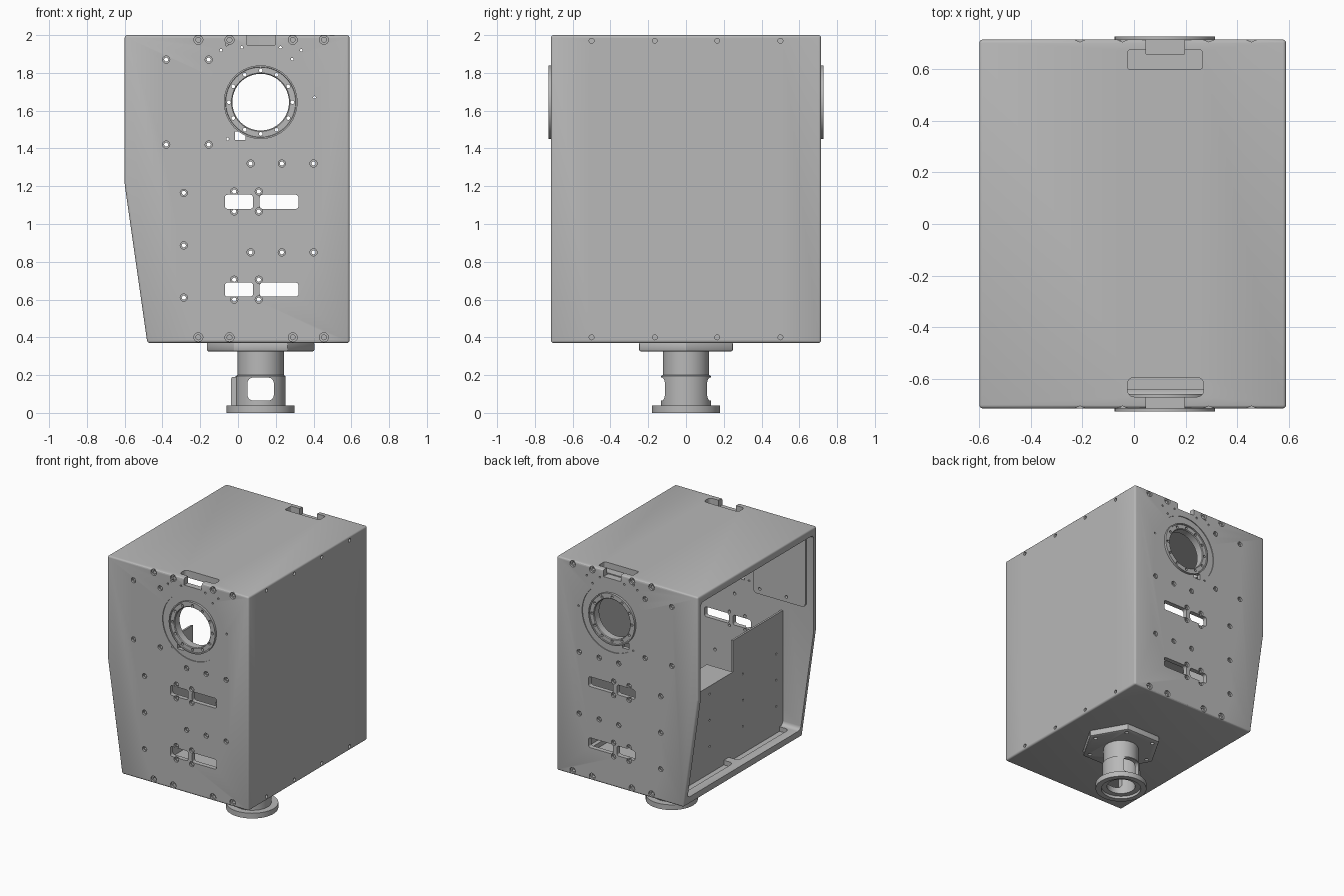
import bpy, bmesh, math
from mathutils import Vector, Matrix

cube = bpy.data.objects.get("Cube")
if cube:
    bpy.data.objects.remove(cube)

mat = bpy.data.materials.new("machined_grey")
mat.use_nodes = True
grey = (0.48, 0.48, 0.48, 1)
mat.diffuse_color = grey
mat.node_tree.nodes["Principled BSDF"].inputs["Base Color"].default_value = grey
CX, RING_Z = 0.12, 1.645


def add_box(bm, lo, hi, r=0, axis=0, seg=4):
    """Box between two corners; edges along one axis can be rounded."""
    lo, hi = Vector(lo), Vector(hi)
    m = Matrix.Translation((lo + hi) / 2) @ Matrix.Diagonal((*(hi - lo), 1))
    vs = bmesh.ops.create_cube(bm, size=1, matrix=m)["verts"]
    if r:
        edges = {e for v in vs for e in v.link_edges}
        edges = [e for e in edges
                 if abs((e.verts[0].co - e.verts[1].co).normalized()[axis]) > 0.9]
        bmesh.ops.bevel(bm, geom=edges, offset=r, segments=seg, profile=0.5, affect='EDGES')


def add_cyl(bm, r, a, b, n=20):
    """Cylinder from point a to point b."""
    a, b = Vector(a), Vector(b)
    d = b - a
    rot = d.to_track_quat('Z', 'Y').to_matrix().to_4x4()
    bmesh.ops.create_cone(bm, cap_ends=True, segments=n, radius1=r, radius2=r,
                          depth=d.length, matrix=Matrix.Translation((a + b) / 2) @ rot)


def finish(bm, name):
    bmesh.ops.recalc_face_normals(bm, faces=bm.faces)
    me = bpy.data.meshes.new(name)
    bm.to_mesh(me)
    bm.free()
    me.materials.append(mat)
    ob = bpy.data.objects.new(name, me)
    bpy.context.collection.objects.link(ob)
    return ob


def select(ob):
    bpy.ops.object.select_all(action='DESELECT')
    ob.select_set(True)
    bpy.context.view_layer.objects.active = ob


def cut(ob, build):
    """Subtract the shapes made by build(bm)."""
    bm = bmesh.new()
    build(bm)
    tool = finish(bm, "cutter")
    tool.hide_render = True
    mod = ob.modifiers.new("cut", 'BOOLEAN')
    mod.operation, mod.solver, mod.object = 'DIFFERENCE', 'EXACT', tool
    select(ob)
    bpy.ops.object.modifier_apply(modifier=mod.name)
    bpy.data.objects.remove(tool)


def smooth(ob):
    select(ob)
    bpy.ops.object.shade_smooth_by_angle(angle=math.radians(30))


def lathe(name, profile, place):
    """Spin a closed (radius, height) outline about z, then place it."""
    bm = bmesh.new()
    vs = [bm.verts.new((r, 0, h)) for r, h in profile]
    es = [bm.edges.new((vs[i - 1], vs[i])) for i in range(len(vs))]
    bmesh.ops.spin(bm, geom=vs + es, cent=(0, 0, 0), axis=(0, 0, 1),
                   angle=math.tau, steps=64)
    bmesh.ops.remove_doubles(bm, verts=bm.verts, dist=1e-4)
    bm.transform(place)
    return finish(bm, name)


def prism(bm, pts, direction):
    f = bm.faces.new([bm.verts.new(p) for p in pts])
    ext = bmesh.ops.extrude_face_region(bm, geom=[f])["geom"]
    bmesh.ops.translate(bm, vec=direction,
                        verts=[g for g in ext if isinstance(g, bmesh.types.BMVert)])


# Housing: side outline with a slanted lower edge, open on its right side
bm = bmesh.new()
outline = [(-0.6, 2), (0.59, 2), (0.59, 0.37), (-0.48, 0.37), (-0.6, 1.21)]
prism(bm, [(x, -0.715, z) for x, z in outline], (0, 1.43, 0))
bmesh.ops.bevel(bm, geom=bm.edges[:], offset=0.013, segments=3, profile=0.5, affect='EDGES')
housing = finish(bm, "housing")
cut(housing, lambda b: add_box(b, (-0.9, -0.68, 0.43), (0.56, 0.68, 1.945), 0.03, 0))

# Weight-saving pockets in the floor and roof
def pockets(b):
    for lo, hi in ((-0.64, -0.03), (0.03, 0.64)):
        add_box(b, (-0.42, lo, 0.395), (0.53, hi, 0.5), 0.03, 2)
    for lo, hi in ((-0.55, -0.03), (0.03, 0.55)):
        add_box(b, (-0.53, lo, 1.9), (0.53, hi, 1.97), 0.03, 2)
cut(housing, pockets)

# Recessed lands around the port rings
def lands(b):
    for s in (-1, 1):
        add_cyl(b, 0.255, (CX, s * 0.709, RING_Z), (CX, s * 0.8, RING_Z), 64)
cut(housing, lands)

# Ports, slotted windows and roof notches
def openings(b):
    add_cyl(b, 0.185, (CX, -1, RING_Z), (CX, 1, RING_Z), 64)
    for z in (1.08, 0.615):
        for x0, x1 in ((-0.07, 0.08), (0.115, 0.32)):
            add_box(b, (x0, -1, z), (x1, 1, z + 0.075), 0.015, 1)
    add_box(b, (-0.025, -0.67, 1.9), (0.27, -0.595, 2.1), 0.025, 2)
    add_box(b, (-0.025, 0.6, 1.955), (0.265, 0.675, 2.1), 0.01, 2)
cut(housing, openings)

def notches(b):
    for s in (-1, 1):
        y0, y1 = sorted((s * 0.66, s * 0.8))
        add_box(b, (0.047, y0, 1.948), (0.195, y1, 2.1))
    add_box(b, (-0.015, -1, 1.445), (0.04, 1, 1.49))
cut(housing, notches)

# Bolt holes through front and back
panel_holes = [(x, z) for x in (-0.38, -0.155) for z in (1.87, 1.42)]
bolts = panel_holes + [(x, z) for x in (0.067, 0.232, 0.4) for z in (1.32, 0.85)]
bolts += [(x, z) for x in (-0.02, 0.11) for z in (1.172, 1.067, 0.705, 0.6)]
bolts += [(-0.287, z) for z in (1.165, 0.887, 0.61)]
pins = [(-0.09, 1.92), (-0.06, 1.95), (0.02, 1.935), (0.225, 1.935),
        (0.335, 1.92), (0.287, 1.873), (0.405, 1.67), (-0.055, 1.45)]
edge_bolts = [(x, z) for x in (-0.21, -0.045, 0.29, 0.455) for z in (0.4, 1.975)]
side_bolts = [(y, z) for y in (-0.5, -0.165, 0.165, 0.5) for z in (0.4, 1.97)]

def through_holes(b):
    for s in (-1, 1):
        for pts, r, depth in ((bolts, 0.011, 0.6), (pins, 0.007, 0.6), (edge_bolts, 0.013, 0.68)):
            for x, z in pts:
                add_cyl(b, r, (x, s * depth, z), (x, s * 0.8, z), 16)
    for y, z in side_bolts:
        add_cyl(b, 0.013, (0.565, y, z), (0.7, y, z), 16)
cut(housing, through_holes)

def counterbores(b):
    for s in (-1, 1):
        for pts, r in ((bolts, 0.019), (edge_bolts, 0.024)):
            for x, z in pts:
                add_cyl(b, r, (x, s * 0.7, z), (x, s * 0.8, z), 20)
cut(housing, counterbores)
smooth(housing)

# Port rings with a circle of bolt holes
ring_profile = [(0.15, 0.66), (0.15, 0.715), (0.155, 0.72), (0.185, 0.72),
                (0.187, 0.727), (0.195, 0.727), (0.195, 0.7), (0.185, 0.7), (0.185, 0.66)]
for s, name in ((1, "front_port_ring"), (-1, "back_port_ring")):
    place = Matrix.Translation((CX, 0, RING_Z)) @ Matrix.Rotation(s * math.pi / 2, 4, 'X')
    ring = lathe(name, ring_profile, place)

    def ring_holes(b):
        for i in range(12):
            a = math.tau * i / 12
            x, z = CX + 0.168 * math.cos(a), RING_Z + 0.168 * math.sin(a)
            add_cyl(b, 0.01, (x, -s * 0.6, z), (x, -s * 0.8, z), 12)
    cut(ring, ring_holes)
    smooth(ring)

# Inner mounting pads on the front and back walls
for s, name in ((-1, "front_inner_pad"), (1, "back_inner_pad")):
    bm = bmesh.new()
    y0, y1 = sorted((s * 0.685, s * 0.665))
    add_box(bm, (-0.54, y0, 1.38), (-0.1, y1, 1.93), 0.03, 1)
    pad = finish(bm, name)

    def pad_holes(b):
        for x, z in panel_holes:
            add_cyl(b, 0.011, (x, s * 0.6, z), (x, s * 0.8, z), 16)
    cut(pad, pad_holes)

# Inner stepped board with a folded shelf
bm = bmesh.new()
steps = [(-0.685, 0.39), (0.685, 0.39), (0.685, 1.06), (-0.08, 1.06), (-0.08, 1.3), (-0.685, 1.3)]
prism(bm, [(-0.34, y, z) for y, z in steps], (0.015, 0, 0))
board = finish(bm, "inner_board")

def board_holes(b):
    for y in (-0.6, -0.2, 0.2, 0.6):
        for z in (0.6, 0.8, 1.0):
            add_cyl(b, 0.008, (-0.4, y, z), (-0.3, y, z), 10)
cut(board, board_holes)
bm = bmesh.new()
add_box(bm, (-0.33, -0.08, 1.045), (-0.12, 0.685, 1.06))
finish(bm, "inner_shelf")

# Hexagonal mounting plate under the floor
bm = bmesh.new()
hexagon = [Vector((CX + 0.287 * math.cos(i * math.pi / 3), 0.287 * math.sin(i * math.pi / 3), 0.325))
           for i in range(6)]
prism(bm, hexagon, (0, 0, 0.05))
bmesh.ops.bevel(bm, geom=bm.edges[:], offset=0.01, segments=2, profile=0.5, affect='EDGES')
plate = finish(bm, "hex_plate")

def plate_holes(b):
    for i in range(6):
        a = i * math.pi / 3
        x, y = CX + 0.235 * math.cos(a), 0.235 * math.sin(a)
        add_cyl(b, 0.014, (x, y, 0.3), (x, y, 0.35), 14)
cut(plate, plate_holes)
smooth(plate)

# Hollow stem with a window and a foot flange
stem = lathe("stem", [(0.14, 0), (0.18, 0), (0.18, 0.04), (0.132, 0.04), (0.132, 0.195),
                      (0.123, 0.2), (0.123, 0.33), (0.1, 0.33), (0.1, 0.02), (0.14, 0.02)],
             Matrix.Translation((CX, 0, 0)))
cut(stem, lambda b: add_box(b, (0.05, -0.5, 0.065), (0.19, 0.5, 0.187), 0.03, 1))
smooth(stem)
bm = bmesh.new()
add_box(bm, (-0.036, -0.03, 0.035), (0.01, 0.03, 0.19), 0.008, 1)
finish(bm, "stem_lug")
